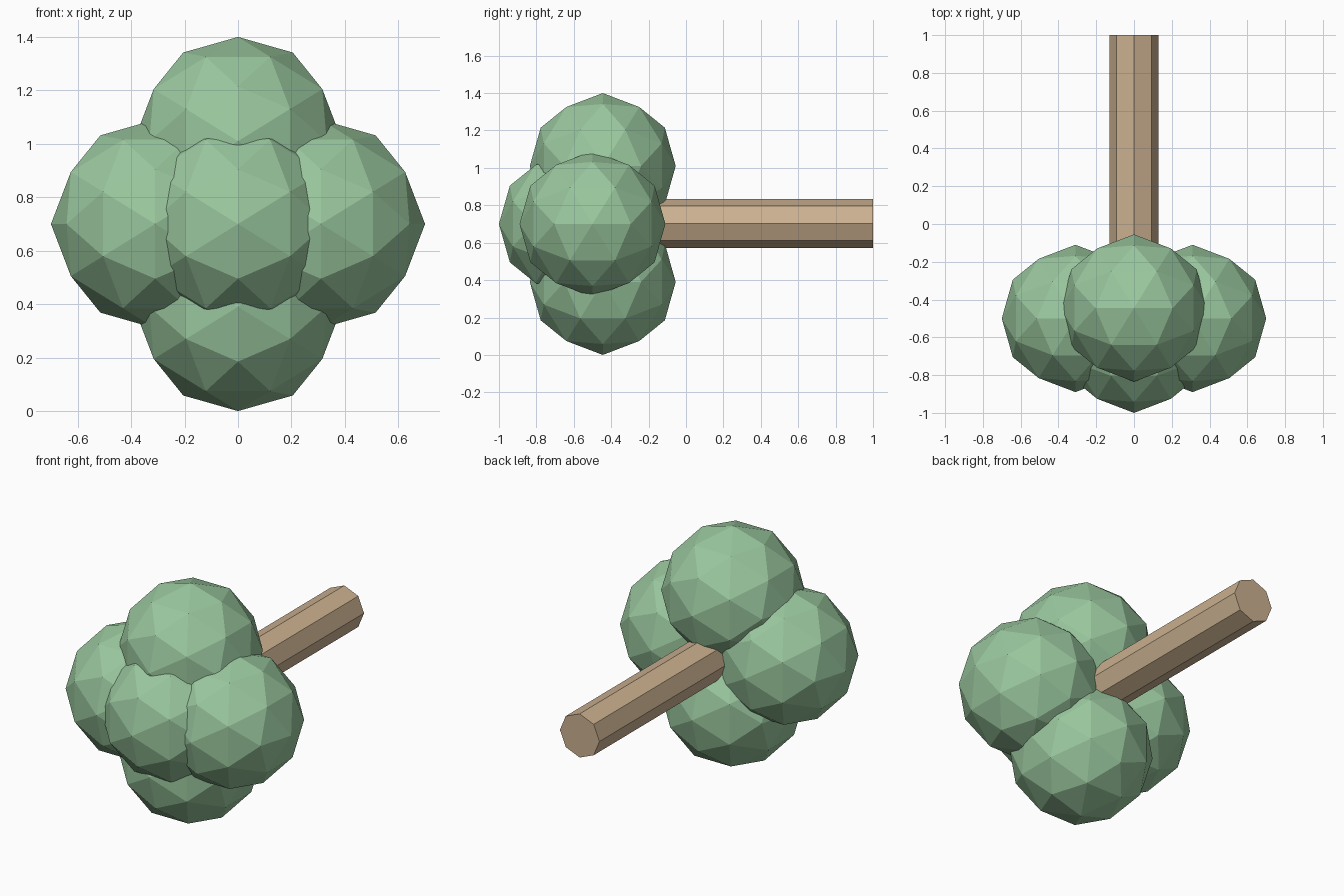
import bpy
from math import atan, radians

if "Cube" in bpy.data.objects:
    bpy.data.objects.remove(bpy.data.objects["Cube"])


def material(name, rgb):
    mat = bpy.data.materials.new(name)
    mat.diffuse_color = (*rgb, 1)
    mat.use_nodes = True
    mat.node_tree.nodes["Principled BSDF"].inputs["Base Color"].default_value = mat.diffuse_color
    return mat


leaf = material("leaf_green", (0.32, 0.57, 0.34))
wood = material("wood_brown", (0.60, 0.44, 0.28))

MID_Z = 0.70
RADIUS = 0.39
# tilt that puts an edge midpoint of the icosphere on each axis
TILT = -0.5 * atan(2)


def foliage(name, location):
    bpy.ops.mesh.primitive_ico_sphere_add(subdivisions=2, radius=RADIUS,
                                          location=location, rotation=(0, TILT, 0))
    obj = bpy.context.object
    obj.name = name
    obj.data.materials.append(leaf)


# foliage clumps: front, left/right pair, top/bottom pair
foliage("foliage_front", (0, -0.61, MID_Z))
for side, sign in (("right", 1), ("left", -1)):
    foliage("foliage_" + side, (sign * 0.31, -0.50, MID_Z))
for side, sign in (("top", 1), ("bottom", -1)):
    foliage("foliage_" + side, (0, -0.445, MID_Z + sign * 0.31))

# octagonal trunk lying along y, its inner end buried in the foliage
TRUNK_START, TRUNK_END = -0.5, 1.0
bpy.ops.mesh.primitive_cylinder_add(vertices=8, radius=0.13,
                                    depth=TRUNK_END - TRUNK_START,
                                    location=(0, (TRUNK_START + TRUNK_END) / 2, MID_Z + 0.003),
                                    rotation=(radians(90), 0, 0))
trunk = bpy.context.object
trunk.name = "trunk"
trunk.data.materials.append(wood)
